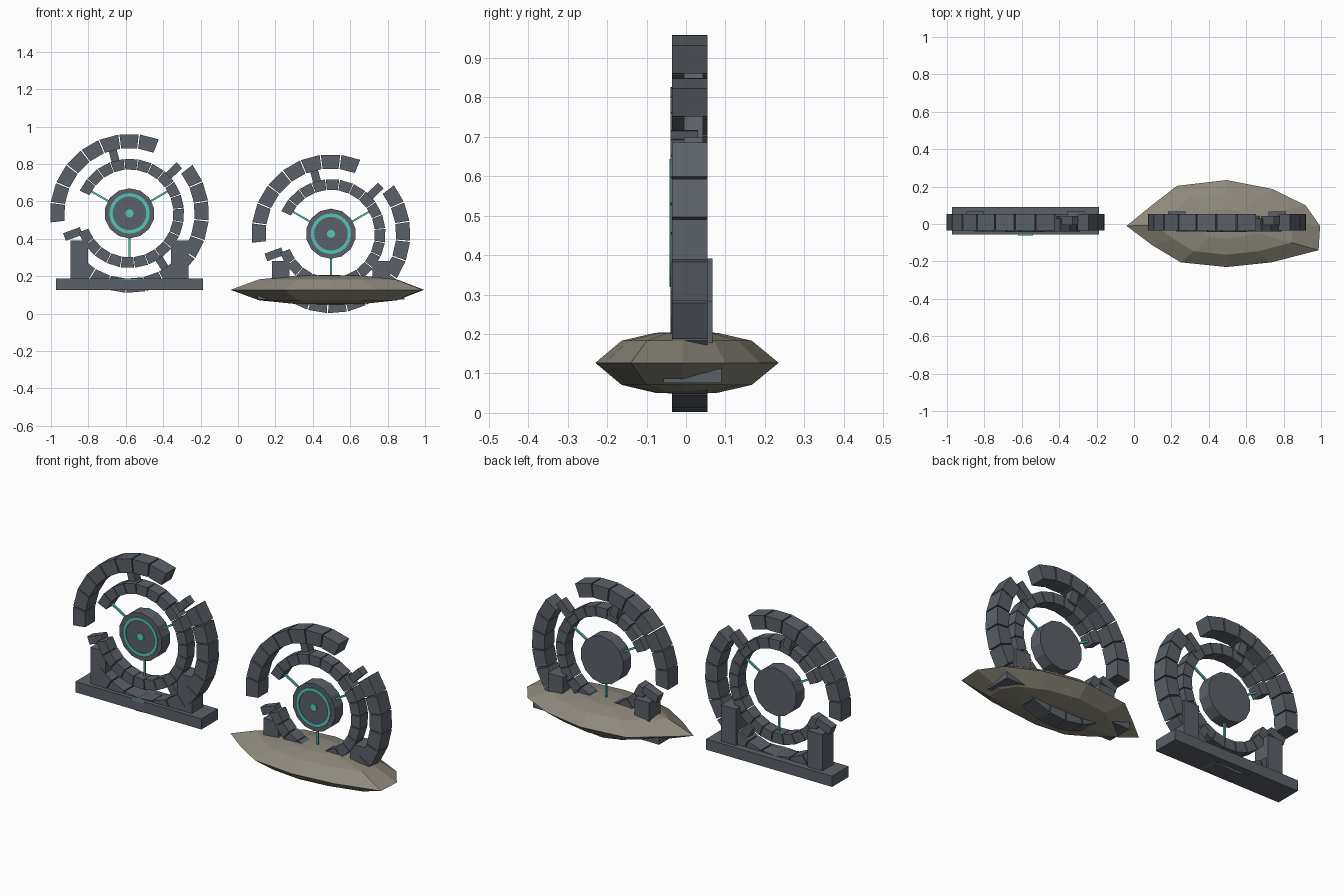
import bpy, bmesh, math
from mathutils import Matrix, Vector

if "Cube" in bpy.data.objects:
    bpy.data.objects.remove(bpy.data.objects["Cube"])


def material(name, rgb):
    m = bpy.data.materials.new(name)
    m.diffuse_color = (*rgb, 1)
    m.use_nodes = True
    m.node_tree.nodes["Principled BSDF"].inputs["Base Color"].default_value = m.diffuse_color
    return m


METAL = material("dark slate metal", (0.105, 0.12, 0.14))
GLOW = material("teal glow", (0.09, 0.56, 0.47))
ROCK = material("dusty rock", (0.27, 0.25, 0.20))


def finish(name, bm, mat):
    bmesh.ops.recalc_face_normals(bm, faces=bm.faces)
    me = bpy.data.meshes.new(name)
    bm.to_mesh(me)
    bm.free()
    me.materials.append(mat)
    ob = bpy.data.objects.new(name, me)
    bpy.context.collection.objects.link(ob)
    return ob


def prism(bm, pts, y0, y1):
    """Extrude an x-z outline from y0 to y1."""
    front = [bm.verts.new((x, y0, z)) for x, z in pts]
    back = [bm.verts.new((x, y1, z)) for x, z in pts]
    bm.faces.new(front)
    bm.faces.new(back[::-1])
    n = len(pts)
    for i in range(n):
        j = (i + 1) % n
        bm.faces.new((front[i], back[i], back[j], front[j]))


def polar(c, r, deg):
    a = math.radians(deg)
    return c[0] + r * math.cos(a), c[1] + r * math.sin(a)


def arc(bm, c, r0, r1, a0, a1, n, y0, y1, gap=0.45):
    """Row of separate wedge blocks along an arc."""
    step = (a1 - a0) / n
    for i in range(n):
        s, e = a0 + i * step + gap, a0 + (i + 1) * step - gap
        prism(bm, [polar(c, r0, s), polar(c, r1, s), polar(c, r1, e), polar(c, r0, e)], y0, y1)


def bar(bm, c, deg, r0, r1, w, y0, y1):
    """Straight radial bar."""
    d = Vector(polar((0, 0), 1, deg))
    s = Vector((-d.y, d.x)) * w / 2
    o = Vector(c)
    prism(bm, [o + d * r0 - s, o + d * r1 - s, o + d * r1 + s, o + d * r0 + s], y0, y1)


def box(bm, x0, x1, y0, y1, z0, z1):
    prism(bm, [(x0, z0), (x1, z0), (x1, z1), (x0, z1)], y0, y1)


def disc(bm, c, r, n, y0, y1):
    prism(bm, [polar(c, r, 360 * (i + 0.5) / n) for i in range(n)], y0, y1)


def gate(tag, cx, cz, base_z):
    c = (cx, cz)
    # broken outer ring, in two arcs
    bm = bmesh.new()
    arc(bm, c, 0.349, 0.425, 68, 187, 8, -0.035, 0.054)
    arc(bm, c, 0.349, 0.425, -136, 38, 12, -0.035, 0.054)
    finish(tag + "_outer_ring", bm, METAL)
    # inner ring
    bm = bmesh.new()
    arc(bm, c, 0.235, 0.292, -160, 156, 21, -0.039, 0.03)
    finish(tag + "_inner_ring", bm, METAL)
    # struts between rings
    bm = bmesh.new()
    for a in (44, 105, 200, 303):
        bar(bm, c, a, 0.275, 0.37, 0.043, -0.005, 0.043)
    finish(tag + "_struts", bm, METAL)
    # hub with glowing ring and dot
    bm = bmesh.new()
    disc(bm, c, 0.134, 14, -0.036, 0.036)
    finish(tag + "_hub", bm, METAL)
    bm = bmesh.new()
    arc(bm, c, 0.09, 0.108, 0, 360, 24, -0.042, -0.035, 0)
    disc(bm, c, 0.022, 10, -0.042, -0.035)
    finish(tag + "_hub_glow", bm, GLOW)
    # thin glowing spokes
    bm = bmesh.new()
    for a in (30, 150, 270):
        bar(bm, c, a, 0.12, 0.245, 0.01, -0.006, 0.004)
    finish(tag + "_spokes", bm, GLOW)
    # base bar and two pillars
    bm = bmesh.new()
    box(bm, cx - 0.392, cx + 0.392, -0.057, 0.09, base_z, base_z + 0.06)
    finish(tag + "_base", bm, METAL)
    bm = bmesh.new()
    for s in (-1, 1):
        x0, x1 = sorted((s * 0.222, s * 0.315))
        box(bm, cx + x0, cx + x1, -0.032, 0.067, base_z + 0.03, cz - 0.145)
    finish(tag + "_pillars", bm, METAL)


gate("left_gate", -0.58, 0.536, 0.127)
gate("right_gate", 0.497, 0.427, 0.076)

# small glowing strip on the standing base
bm = bmesh.new()
box(bm, -0.62, -0.54, -0.062, -0.056, 0.181, 0.187)
finish("base_glow_strip", bm, GLOW)

# faceted rock slab around the right gate
outline = [(-0.04, -0.01), (0.1, -0.115), (0.25, -0.205), (0.495, -0.23), (0.735, -0.205),
           (0.987, -0.14), (0.995, -0.01), (0.917, 0.10), (0.74, 0.187), (0.495, 0.235),
           (0.23, 0.204), (0.095, 0.10)]
bm = bmesh.new()
levels = [(0.34, -0.076), (0.71, -0.056), (1, 0), (0.71, 0.056), (0.34, 0.076)]
rings = [[bm.verts.new((0.49 + (x - 0.49) * k, y * k, 0.127 + h)) for x, y in outline]
         for k, h in levels]
n = len(outline)
for lo, hi in zip(rings, rings[1:]):
    for i in range(n):
        j = (i + 1) % n
        bm.faces.new((lo[i], lo[j], hi[j], hi[i]))
for ring, z in ((rings[0], 0.048), (rings[-1], 0.206)):
    tip = bm.verts.new((0.49, 0, z))
    for i in range(n):
        bm.faces.new((ring[i], ring[(i + 1) % n], tip))
finish("rock_slab", bm, ROCK)
